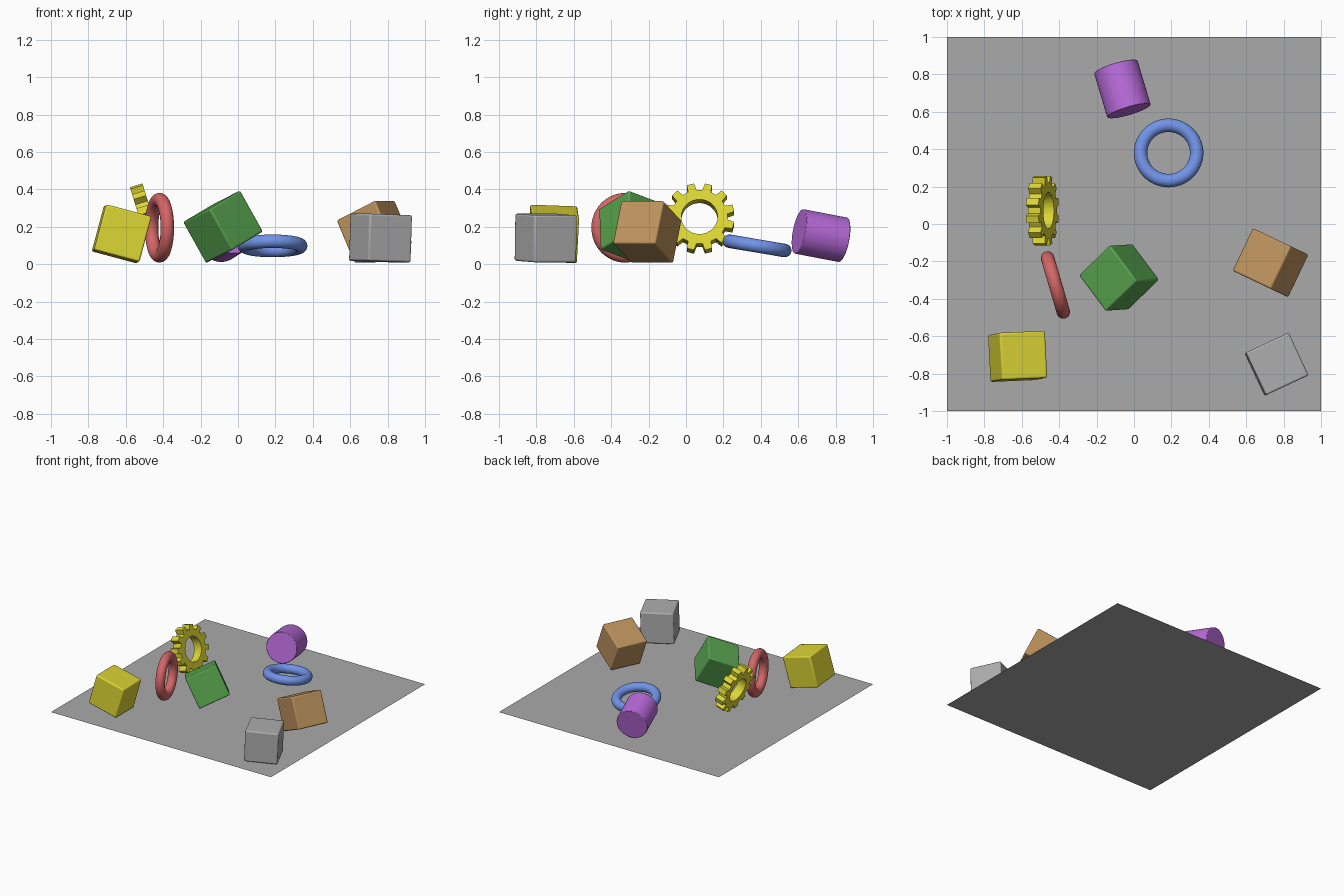
import bpy, bmesh, math
from mathutils import Vector, Matrix

if "Cube" in bpy.data.objects:
    bpy.data.objects.remove(bpy.data.objects["Cube"], do_unlink=True)


def material(name, r, g, b):
    m = bpy.data.materials.new(name)
    m.use_nodes = True
    m.diffuse_color = (r, g, b, 1)
    bsdf = next(n for n in m.node_tree.nodes if n.type == "BSDF_PRINCIPLED")
    bsdf.inputs["Base Color"].default_value = (r, g, b, 1)
    return m


floor_gray = material("floor gray", 0.40, 0.40, 0.40)
gray = material("gray", 0.42, 0.42, 0.42)
red = material("red", 0.65, 0.135, 0.135)
blue = material("blue", 0.165, 0.294, 0.80)
green = material("green", 0.095, 0.36, 0.075)
brown = material("brown", 0.506, 0.29, 0.11)
purple = material("purple", 0.48, 0.145, 0.70)
yellow = material("yellow", 0.72, 0.67, 0.035)


def frame(location, x_dir, y_dir):
    """Placement matrix from two approximate local axes."""
    x = Vector(x_dir).normalized()
    z = x.cross(Vector(y_dir)).normalized()
    rot = Matrix((x, z.cross(x), z)).transposed()
    return Matrix.Translation(location) @ rot.to_4x4()


def axis_frame(location, axis):
    """Placement matrix that points local z along an axis."""
    rot = Vector(axis).to_track_quat("Z", "Y").to_matrix()
    return Matrix.Translation(location) @ rot.to_4x4()


def finish(name, mat, matrix, smooth=True):
    ob = bpy.context.object
    ob.name = ob.data.name = name
    ob.matrix_world = matrix
    ob.data.materials.append(mat)
    if smooth:
        bpy.ops.object.shade_smooth_by_angle(angle=math.radians(35))
    return ob


def bevel(ob, width, segments):
    mod = ob.modifiers.new("rounded_edges", "BEVEL")
    mod.width = width
    mod.segments = segments
    mod.limit_method = "ANGLE"


def block(name, mat, location, x_dir, y_dir):
    bpy.ops.mesh.primitive_cube_add(size=0.252)
    bevel(finish(name, mat, frame(location, x_dir, y_dir)), 0.01, 3)


def ring(name, mat, location, axis):
    bpy.ops.mesh.primitive_torus_add(major_radius=0.15, minor_radius=0.036,
                                     major_segments=64, minor_segments=24)
    finish(name, mat, axis_frame(location, axis))


def gear(name, mat, matrix, teeth, hole, root, tip, thickness):
    """Toothed ring: four outline points per tooth, closed into a solid."""
    bm = bmesh.new()
    pitch = math.tau / teeth
    loops = []
    for z in (-thickness / 2, thickness / 2):
        inner, outer = [], []
        for i in range(teeth):
            for step, radius in ((-0.3, root), (-0.2, tip), (0.2, tip), (0.3, root)):
                a = (i + 0.5 + step) * pitch
                outer.append(bm.verts.new((radius * math.cos(a), radius * math.sin(a), z)))
                inner.append(bm.verts.new((hole * math.cos(a), hole * math.sin(a), z)))
        loops.append((inner, outer))
    (in0, out0), (in1, out1) = loops
    for a, b in ((in0, out0), (out0, out1), (out1, in1), (in1, in0)):
        for i in range(len(a)):
            j = (i + 1) % len(a)
            bm.faces.new((a[i], a[j], b[j], b[i]))
    bmesh.ops.recalc_face_normals(bm, faces=bm.faces)
    mesh = bpy.data.meshes.new(name)
    bm.to_mesh(mesh)
    bm.free()
    ob = bpy.data.objects.new(name, mesh)
    bpy.context.collection.objects.link(ob)
    bpy.ops.object.select_all(action="DESELECT")
    ob.select_set(True)
    bpy.context.view_layer.objects.active = ob
    finish(name, mat, matrix)


# Floor
bpy.ops.mesh.primitive_plane_add(size=2)
finish("floor", floor_gray, Matrix.Identity(4), smooth=False)

# Tumbled blocks
block("yellow_block", yellow, (-0.622, -0.708, 0.162), (0.966, 0.04, -0.259), (-0.04, 1, -0.04))
block("green_block", green, (-0.08, -0.286, 0.2), (0.12, 0.008, -0.215), (0.166, 0.16, 0.094))
block("brown_block", brown, (0.73, -0.207, 0.173), (0.82, -0.39, 0.423), (0.43, 0.903, 0))
block("gray_block", gray, (0.762, -0.75, 0.14), (0.906, 0.423, -0.035), (-0.423, 0.906, 0))

# Rings
ring("red_ring", red, (-0.42, -0.326, 0.195), (0.96, 0.28, 0))
ring("blue_ring", blue, (0.185, 0.38, 0.098), (0, 0.165, 0.986))

# Drum
bpy.ops.mesh.primitive_cylinder_add(vertices=64, radius=0.121, depth=0.25)
drum = finish("purple_drum", purple, axis_frame((-0.062, 0.722, 0.153), (0.28, -0.94, 0.18)))
bevel(drum, 0.004, 2)

# Leaning gear
gear("yellow_gear", yellow, frame((-0.49, 0.072, 0.244), (0.292, 0, -0.956), (0, 1, 0)),
     teeth=12, hole=0.097, root=0.15, tip=0.188, thickness=0.07)
